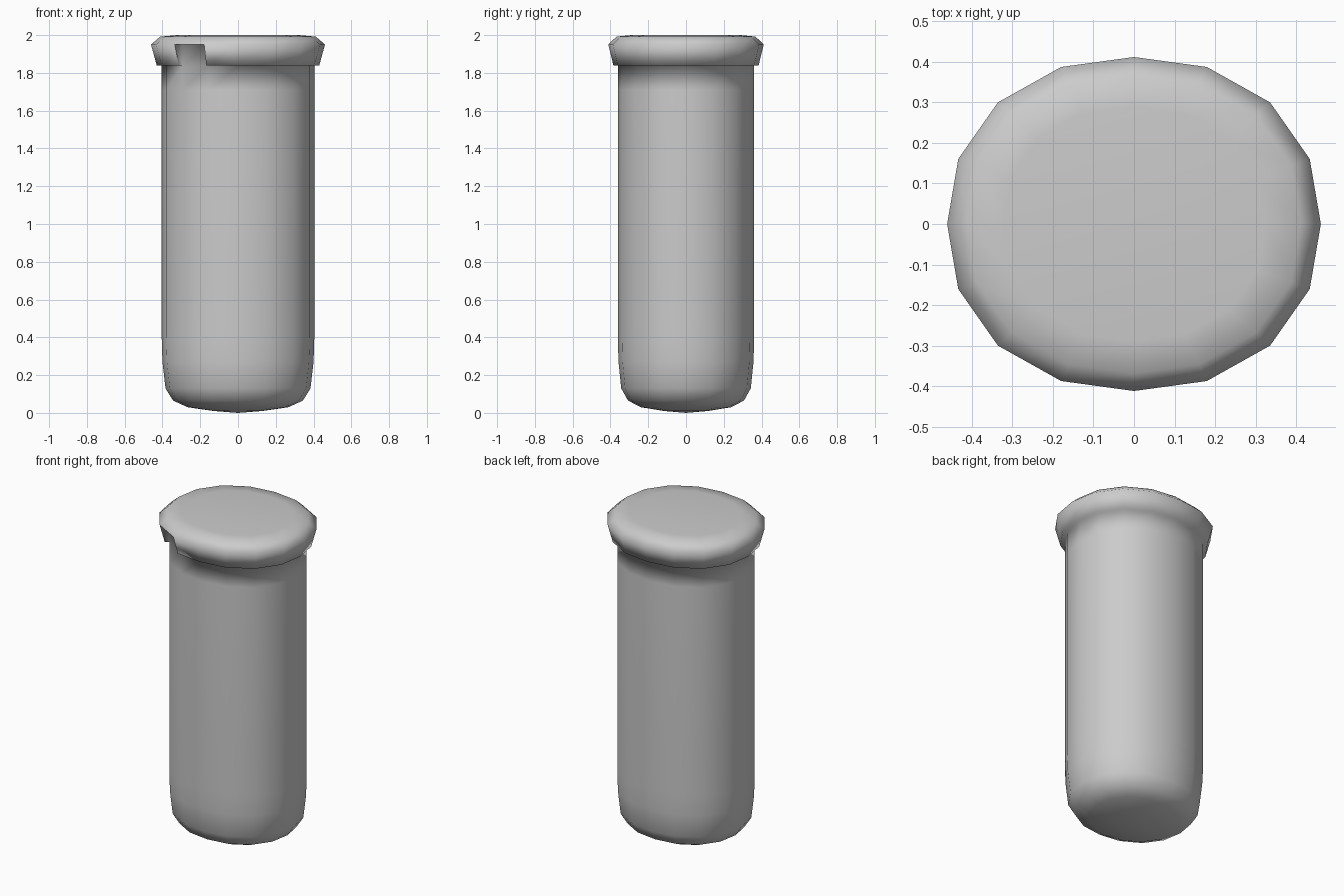
import bpy, bmesh, math

if "Cube" in bpy.data.objects:
    bpy.data.objects.remove(bpy.data.objects["Cube"])

SIDES = 16
RX, RY = 0.404, 0.361
# slightly squared oval: outward push at each step from an axis
PUSH = [1.0, 1.018, 1.03, 1.018]


def point(scale, z, i):
    a = 2 * math.pi * i / SIDES
    k = scale * PUSH[i % 4]
    return (RX * k * math.cos(a), RY * k * math.sin(a), z)


# profile (radius scale, height) from the domed base to the lid top
profile = [(0.32, 0.01), (0.66, 0.03), (0.85, 0.065), (0.95, 0.13),
           (0.99, 0.27), (1.0, 0.40), (1.0, 1.71), (1.0, 1.84),
           (1.065, 1.84), (1.14, 1.95), (1.02, 1.992), (0.80, 2.0)]
NECK, RIM_LOW, RIM_WIDE = 7, 8, 9
NOTCH = 10  # side of the rim with the notch, front left

bm = bmesh.new()
rings = [[bm.verts.new(point(s, z, i)) for i in range(SIDES)] for s, z in profile]
base = bm.verts.new((0, 0, 0))
top = bm.verts.new((0, 0, 2.0))

# canister shell, leaving out the notch in the lid skirt
for r in range(len(rings) - 1):
    for i in range(SIDES):
        if i == NOTCH and r in (NECK, RIM_LOW):
            continue
        j = (i + 1) % SIDES
        bm.faces.new((rings[r][i], rings[r][j], rings[r + 1][j], rings[r + 1][i]))
for i in range(SIDES):
    j = (i + 1) % SIDES
    bm.faces.new((base, rings[0][j], rings[0][i]))
    bm.faces.new((top, rings[-1][i], rings[-1][j]))

# notch: back wall, ceiling and two cheeks
i, j = NOTCH, NOTCH + 1
bi, bj = (bm.verts.new(point(1.0, 1.95, n)) for n in (i, j))
neck, low, wide = rings[NECK], rings[RIM_LOW], rings[RIM_WIDE]
bm.faces.new((neck[i], neck[j], bj, bi))
bm.faces.new((bi, bj, wide[j], wide[i]))
bm.faces.new((neck[i], bi, wide[i], low[i]))
bm.faces.new((neck[j], low[j], wide[j], bj))
bmesh.ops.recalc_face_normals(bm, faces=bm.faces[:])

mesh = bpy.data.meshes.new("canister")
bm.to_mesh(mesh)
bm.free()
canister = bpy.data.objects.new("canister", mesh)
bpy.context.collection.objects.link(canister)
bpy.context.view_layer.objects.active = canister
canister.select_set(True)
bpy.ops.object.shade_smooth_by_angle(angle=math.radians(95))
